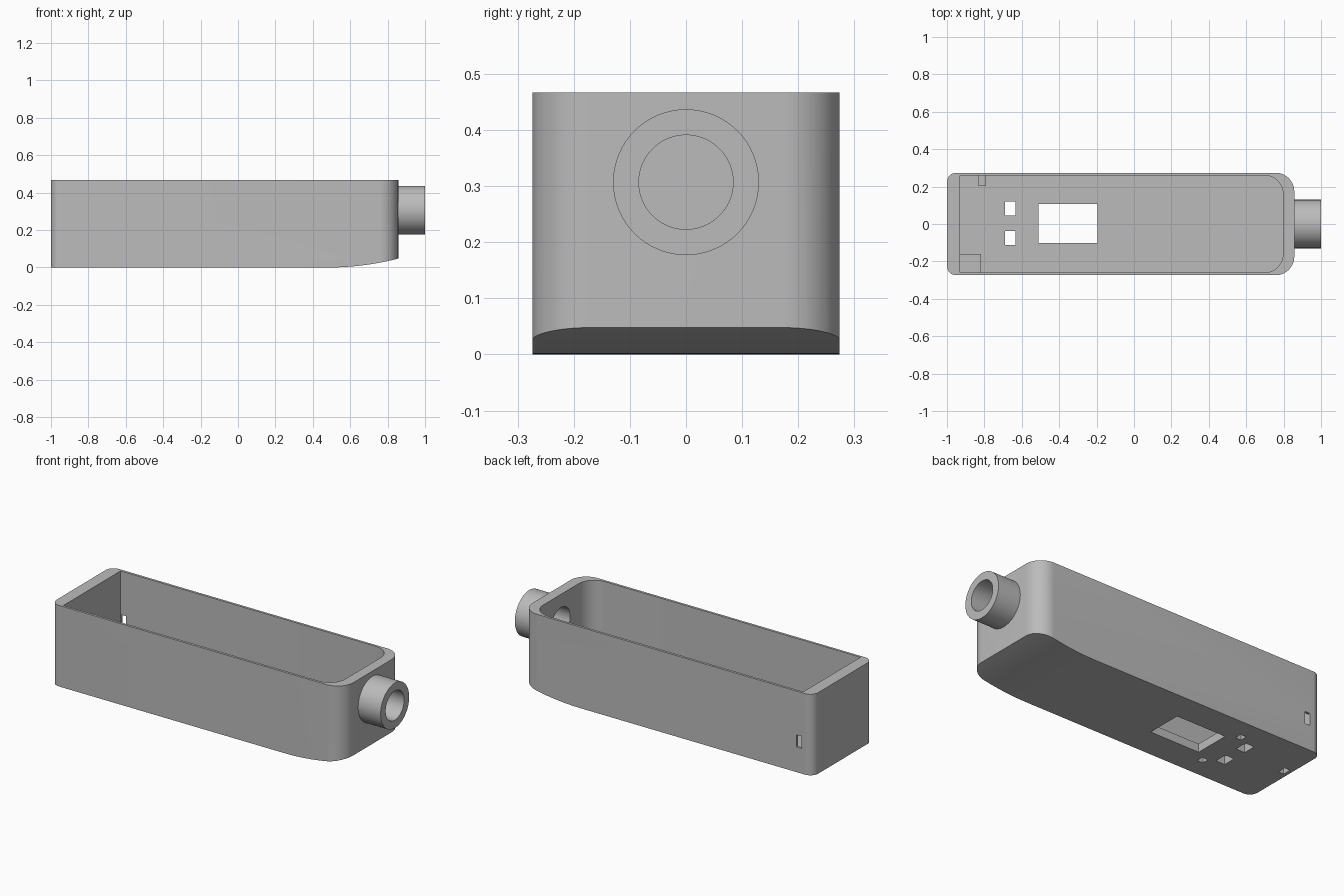
import bpy, bmesh, math
from mathutils import Vector, Matrix

cube = bpy.data.objects.get("Cube")
if cube:
    bpy.data.objects.remove(cube, do_unlink=True)

grey = bpy.data.materials.new("plain grey")
grey.use_nodes = True
COLOUR = (0.5, 0.5, 0.5, 1)
grey.diffuse_color = COLOUR
grey.node_tree.nodes["Principled BSDF"].inputs["Base Color"].default_value = COLOUR

TOP, FLOOR = 0.467, 0.048
LEFT, RIGHT, HALF = -1.0, 0.857, 0.274
NOZZLE_Z = 0.307


def make(name, bm):
    bmesh.ops.recalc_face_normals(bm, faces=bm.faces)
    mesh = bpy.data.meshes.new(name)
    bm.to_mesh(mesh)
    bm.free()
    mesh.materials.append(grey)
    obj = bpy.data.objects.new(name, mesh)
    bpy.context.collection.objects.link(obj)
    return obj


def prism(name, points, direction):
    """Extrude a flat outline along a direction."""
    bm = bmesh.new()
    face = bm.faces.new([bm.verts.new(p) for p in points])
    new = bmesh.ops.extrude_face_region(bm, geom=[face])["geom"]
    verts = [v for v in new if isinstance(v, bmesh.types.BMVert)]
    bmesh.ops.translate(bm, verts=verts, vec=Vector(direction))
    return make(name, bm)


def plan(x0, x1, half, r0, r1, z, steps=14):
    """Rectangle with separate corner radii at each end."""
    pts = []
    corners = [(x1, 1, 1, r1, 0), (x0, -1, 1, r0, 90),
               (x0, -1, -1, r0, 180), (x1, 1, -1, r1, 270)]
    for x, sx, sy, r, start in corners:
        for i in range(steps + 1 if r else 1):
            a = math.radians(start + 90 * i / steps)
            pts.append((x - sx * r + r * math.cos(a),
                        sy * (half - r) + r * math.sin(a), z))
    return pts


def box(name, x0, x1, y0, y1, z0, z1):
    return prism(name, [(x0, y0, z0), (x1, y0, z0), (x1, y1, z0), (x0, y1, z0)],
                 (0, 0, z1 - z0))


def tube(name, x0, x1, outer, inner=0, n=64):
    """Round bar along x, hollow when an inner radius is given."""
    bm = bmesh.new()
    if inner:
        prof = [(x0, inner), (x1, inner), (x1, outer), (x0, outer)]
        vs = [bm.verts.new((x, 0, r)) for x, r in prof]
        es = [bm.edges.new((vs[i], vs[(i + 1) % 4])) for i in range(4)]
        bmesh.ops.spin(bm, geom=vs + es, axis=(1, 0, 0), cent=(0, 0, 0),
                       angle=math.tau, steps=n)
        bmesh.ops.remove_doubles(bm, verts=bm.verts, dist=1e-5)
    else:
        bmesh.ops.create_cone(bm, cap_ends=True, segments=n, radius1=outer,
                              radius2=outer, depth=x1 - x0,
                              matrix=Matrix.Translation(((x0 + x1) / 2, 0, 0))
                              @ Matrix.Rotation(math.pi / 2, 4, "Y"))
    bmesh.ops.translate(bm, verts=bm.verts, vec=(0, 0, NOZZLE_Z))
    return make(name, bm)


def combine(target, other, operation):
    mod = target.modifiers.new(other.name, "BOOLEAN")
    mod.operation, mod.object, mod.solver = operation, other, "EXACT"
    graph = bpy.context.evaluated_depsgraph_get()
    mesh = bpy.data.meshes.new_from_object(target.evaluated_get(graph))
    target.modifiers.clear()
    target.data = mesh
    bpy.data.objects.remove(other, do_unlink=True)


# Outer shell: rounded plan, trimmed by a side profile with an upswept nose
shell = prism("case_shell", plan(LEFT, RIGHT, HALF, 0.05, 0.1, -0.1),
              (0, 0, TOP + 0.2))
START, RISE, END = 0.48, 0.047, 0.9
radius = (RIGHT - START) ** 2 / (2 * RISE)
side = [(-1.1, -0.5, TOP), (-1.1, -0.5, 0)]
for i in range(17):
    x = START + (END - START) * i / 16
    side.append((x, -0.5, radius - math.sqrt(radius ** 2 - (x - START) ** 2)))
side.append((END, -0.5, TOP))
combine(shell, prism("side_profile", side, (0, 1, 0)), "INTERSECT")

# Hollow interior, open at the top
combine(shell, prism("cavity", plan(-0.93, 0.797, 0.26, 0, 0.1, FLOOR),
                     (0, 0, 0.6)), "DIFFERENCE")

# Openings: bore, display window, wall slot, buttons, blind sockets
combine(shell, tube("bore", 0.7, 0.95, 0.084), "DIFFERENCE")
combine(shell, box("window", -0.51, -0.195, -0.101, 0.106, -0.1, 0.1), "DIFFERENCE")
combine(shell, box("wall_slot", -0.927, -0.895, 0.24, 0.4, 0.145, 0.215), "DIFFERENCE")
for y in (0.082, -0.075):
    combine(shell, box("button_hole", -0.69, -0.633, y - 0.037, y + 0.037, -0.1, 0.1),
            "DIFFERENCE")
for y in (0.15, -0.15):
    combine(shell, box("socket", -0.595, -0.558, y - 0.02, y + 0.02, -0.1, 0.035),
            "DIFFERENCE")
combine(shell, box("end_socket", -0.98, -0.945, 0.005, 0.055, -0.1, 0.035), "DIFFERENCE")

# Nozzle and interior supports
nozzle = tube("nozzle", RIGHT, 1.0, 0.13, 0.084)
box("corner_support", -0.93, -0.818, -0.26, -0.16, FLOOR, 0.1)
box("wall_support", -0.832, -0.792, 0.202, 0.26, FLOOR, 0.1)

# Smooth curves with sharp edges
bpy.ops.object.select_all(action="DESELECT")
for obj in (shell, nozzle):
    obj.select_set(True)
bpy.context.view_layer.objects.active = shell
bpy.ops.object.shade_smooth_by_angle(angle=math.radians(25))
